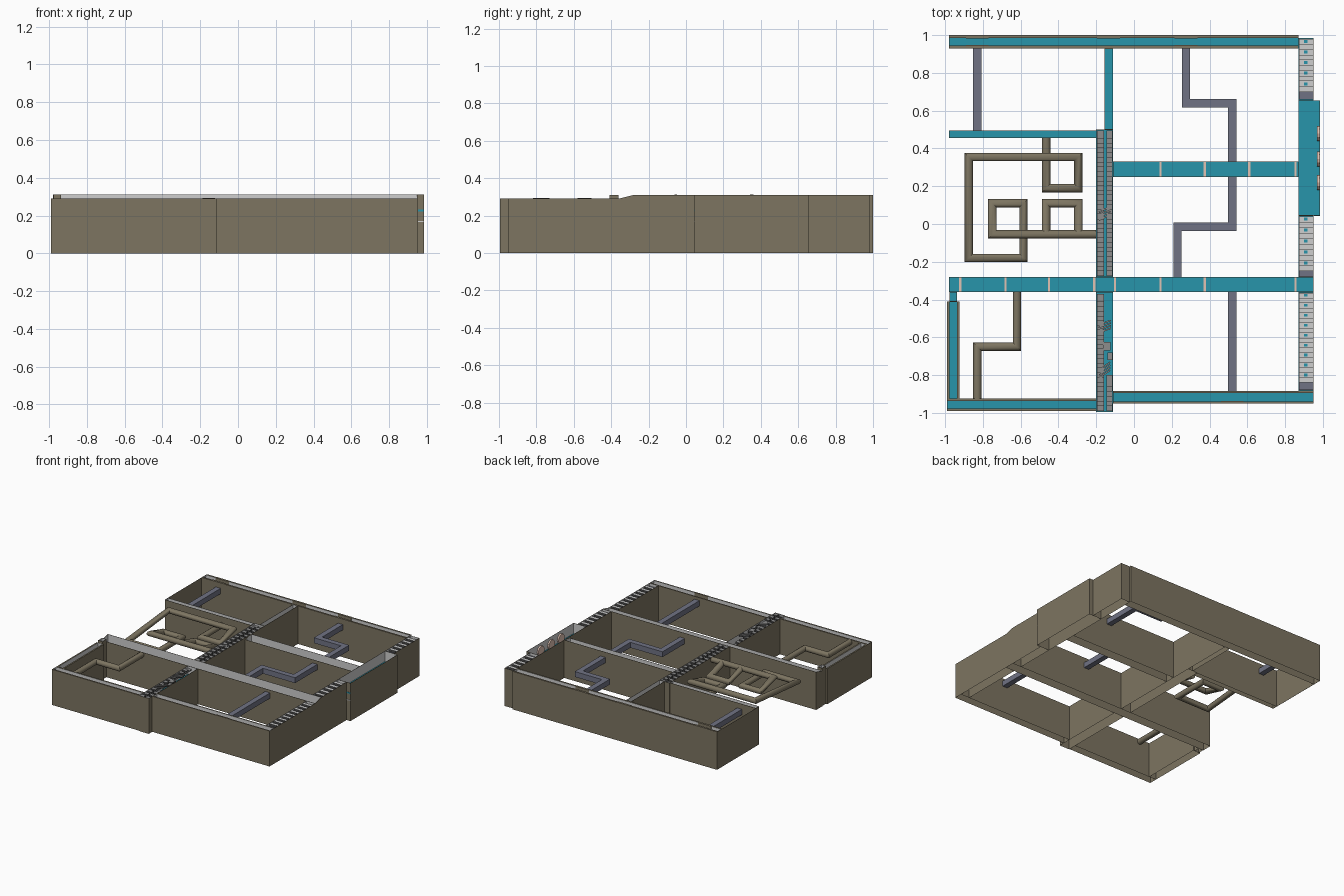
import bpy, bmesh, math
from mathutils import Vector, Matrix

if "Cube" in bpy.data.objects:
    bpy.data.objects.remove(bpy.data.objects["Cube"])


def mat(name, rgb):
    m = bpy.data.materials.new(name)
    m.diffuse_color = (*rgb, 1)
    m.use_nodes = True
    m.node_tree.nodes["Principled BSDF"].inputs["Base Color"].default_value = m.diffuse_color
    return m


OLIVE = mat("olive_stone", (.205, .177, .12))
TEAL = mat("teal_water", (.02, .30, .41))
LIGHT = mat("light_grey", (.62, .62, .62))
MID = mat("mid_grey", (.27, .27, .27))
DARK = mat("dark_grey", (.07, .07, .07))
SLATE = mat("slate_blue", (.16, .17, .23))
PINK = mat("pale_pink", (.75, .54, .45))
WATER = .225


def finish(name, bm, mats):
    me = bpy.data.meshes.new(name)
    bm.to_mesh(me)
    bm.free()
    for m in mats:
        me.materials.append(m)
    ob = bpy.data.objects.new(name, me)
    bpy.context.collection.objects.link(ob)
    return ob


def channel(name, x0, x1, y0, y1, h=.31, south=None, tx=.002, ty=.002):
    """Open trench: outer skirt, rim, grey lining and a water surface."""
    bm = bmesh.new()
    south = h if south is None else south

    def ring(ix, iy, z0, z1):
        pts = [(x0 + ix, y0 + iy, z0), (x1 - ix, y0 + iy, z0),
               (x1 - ix, y1 - iy, z1), (x0 + ix, y1 - iy, z1)]
        return [bm.verts.new(p) for p in pts]
    base, top = ring(0, 0, 0, 0), ring(0, 0, south, h)
    lip, low = ring(tx, ty, south, h), ring(tx, ty, WATER, WATER)
    under = ring(.0005, .0005, WATER - .01, WATER - .01)
    for a, b, mi in ((base, top, 0), (top, lip, 0), (lip, low, 1)):
        for i in range(4):
            j = (i + 1) % 4
            bm.faces.new((a[i], a[j], b[j], b[i])).material_index = mi
    bm.faces.new(low).material_index = 2
    bm.faces.new(under[::-1]).material_index = 0
    return finish(name, bm, [OLIVE, LIGHT, TEAL])


def boxes(name, items, top, side=None):
    """Many boxes (x0,x1,y0,y1,z0,z1,turn) in one object; top faces get their own colour."""
    bm = bmesh.new()
    for x0, x1, y0, y1, z0, z1, *turn in items:
        m = (Matrix.Translation(((x0 + x1) / 2, (y0 + y1) / 2, (z0 + z1) / 2))
             @ Matrix.Rotation(turn[0] if turn else 0, 4, 'Z')
             @ Matrix.Diagonal((x1 - x0, y1 - y0, z1 - z0, 1)))
        bmesh.ops.create_cube(bm, size=1, matrix=m)
    bm.normal_update()
    for f in bm.faces:
        f.material_index = 0 if side is None or f.normal.z > .5 else 1
    return finish(name, bm, [top] + ([side] if side else []))


def pipe(name, pts, r, sides, m):
    """Right-angled pipe with mitred corners; points are x, y, z."""
    P = [Vector(p) for p in pts]
    bm = bmesh.new()
    prev = None

    def flat(v):
        return Vector((v.x, v.y, 0)).normalized()
    for i, p in enumerate(P):
        a = flat(p - P[i - 1]) if i else flat(P[1] - p)
        b = flat(P[i + 1] - p) if i < len(P) - 1 else a
        na, nb = Vector((-a.y, a.x, 0)), Vector((-b.y, b.x, 0))
        side = na if i in (0, len(P) - 1) else na + nb
        cur = []
        for k in range(sides):
            ang = 2 * math.pi * (k + .5) / sides
            rr = r / math.cos(math.pi / sides)
            cur.append(bm.verts.new(p + side * rr * math.cos(ang) + Vector((0, 0, rr * math.sin(ang)))))
        if prev:
            for k in range(sides):
                bm.faces.new((prev[k], prev[(k + 1) % sides], cur[(k + 1) % sides], cur[k]))
        else:
            bm.faces.new(cur[::-1])
        prev = cur
    bm.faces.new(prev)
    bmesh.ops.recalc_face_normals(bm, faces=bm.faces)
    return finish(name, bm, [m])


# water channels between the rooms
channel("back_channel", -.98, .87, .93, 1.0, ty=.014)
channel("back_left_channel", -.98, -.2, .455, .495)
channel("upper_centre_channel", -.155, -.11, .5, .93)
channel("right_room_channel", -.11, .87, .25, .33, south=.295)
channel("cross_channel", -.98, .95, -.36, -.28, south=.29)
channel("centre_channel_back", -.2, -.11, -.28, .5)
channel("centre_channel_front", -.2, -.11, -.995, -.36, h=.29)
channel("left_channel", -.99, -.925, -.925, -.41, h=.29, tx=.012)
channel("left_channel_stub", -.977, -.937, -.41, -.36)
channel("front_left_channel", -.99, -.2, -.99, -.925, h=.29, ty=.012)
channel("front_right_channel", -.11, .95, -.95, -.885, h=.29, ty=.009)
channel("right_channel_front", .87, .95, -.885, -.36, h=.29)
channel("right_channel_middle", .87, .95, -.28, .045)
channel("right_channel_back", .87, .95, .655, .985)
channel("side_basin", .87, .985, .045, .655)

# thin wall closing the back left room
boxes("back_left_wall", [(-.9805, -.9795, .455, 1.0, 0, .31)], OLIVE)

# low ribs across the two wide channels
ribs = [(x - .006, x + .006, -.358, -.282, WATER, .232)
        for x in (-.92, -.68, -.45, -.21, -.1, .14, .375, .855)]
ribs += [(x - .006, x + .006, .252, .328, WATER, .232) for x in (.14, .375, .61, .855)]
boxes("channel_ribs", ribs, PINK)

# ribbed walkway covers over the right channel, with small drain dots
floor, bars, dots, ends = [], [], [], []
for y0, y1, top in ((-.84, -.365, .288), (-.25, .04, .308), (.70, .98, .308)):
    floor.append((.873, .947, y0, y1, top - .042, top - .034))
    n = round((y1 - y0) / .054)
    step = (y1 - y0) / n
    for i in range(n):
        y = y0 + step * i
        bars.append((.873, .947, y, y + step * .5, top - .034, top))
        dots.append((.900, .920, y + step * .62, y + step * .9, top - .034, top - .031))
for y0, y1, top in ((-.88, -.84, .27), (-.278, -.25, .29), (.66, .70, .29)):
    ends.append((.873, .947, y0, y1, top - .02, top))
boxes("walkway_floor", floor, LIGHT)
boxes("walkway_bars", bars, LIGHT, DARK)
boxes("drain_dots", dots, TEAL)
boxes("walkway_ends", ends, SLATE)

# grating strips along the central channel
strips, slats = [], []
for y0, y1, x0, x1, top in ((-.275, .495, -.196, -.159, .308), (-.275, .495, -.146, -.114, .308),
                            (-.99, -.37, -.196, -.159, .288), (-.99, -.8, -.146, -.114, .288)):
    strips.append((x0, x1, y0, y1, top - .02, top - .012))
    n = int((y1 - y0) / .05)
    slats += [(x0, x1, y0 + .05 * i, y0 + .05 * i + .03, top - .012, top) for i in range(n)]
boxes("grating_strips", strips, MID)
boxes("grating_slats", slats, MID, DARK)

# broken slats lying over the central channel
broken = []
for cy, z, turn in ((.05, .30, .5), (-.55, .285, .35), (-.78, .285, .6)):
    broken += [(-.19, -.12, cy + .014 * i - .004, cy + .014 * i + .004, z, z + .008, turn)
               for i in range(-1, 3)]
broken += [(-.165, -.125, -.67, -.625, .27, .29), (-.14, -.115, -.72, -.68, .27, .29)]
boxes("broken_slats", broken, MID, DARK)

# round inlets inside the basin, and its overflow slot
bm = bmesh.new()
for y in (.22, .345, .48):
    bmesh.ops.create_cone(bm, cap_ends=True, segments=12, radius1=.04, radius2=.04, depth=.012,
                          matrix=Matrix.Translation((.976, y, .25)) @ Matrix.Rotation(math.pi / 2, 4, 'Y'))
finish("basin_inlets", bm, [PINK])
boxes("basin_slot_water", [(.952, .985, .042, .046, .222, .232)], TEAL)
boxes("basin_slot_sill", [(.952, .985, .042, .046, .165, .172)], LIGHT)

# square slate ducts through the rooms
for i, pts in enumerate(([(-.83, .494), (-.83, .94)],
                         [(.275, .94), (.275, .64), (.52, .64), (.52, .33)],
                         [(.52, .25), (.52, -.015), (.23, -.015), (.23, -.28)],
                         [(.52, -.36), (.52, -.89)])):
    pipe(f"slate_duct_{i + 1}", [(x, y, .245) for x, y in pts], .022, 4, SLATE)

# round olive pipes in the left rooms; the large one dips and rises so it can cross itself
H, L = .29, .24
round_pipes = (
    [(-.62, -.36, .268), (-.62, -.65, .268), (-.83, -.65, .268), (-.83, -.93, .268)],
    [(-.465, .456, L), (-.465, .19, L), (-.295, .19, L), (-.295, .355, H), (-.875, .355, H),
     (-.875, -.18, L), (-.585, -.18, L), (-.585, .11, L), (-.75, .11, L), (-.75, -.055, H),
     (-.2, -.055, H)],
    [(-.295, -.055, H), (-.295, .11, L), (-.465, .11, L), (-.465, -.055, H)])
for i, pts in enumerate(round_pipes):
    ob = pipe(f"round_pipe_{i + 1}", pts, .022, 12, OLIVE)
    bpy.context.view_layer.objects.active = ob
    ob.select_set(True)
    bpy.ops.object.shade_smooth_by_angle(angle=math.radians(40))
    ob.select_set(False)

# stone collars where pipes enter the outer walls
boxes("pipe_collars", [(x - .06, x + .06, y0, y1, .27, .311) for x, y0, y1 in
                       ((-.83, .93, .947), (-.83, .983, 1.0), (.275, .93, .947), (.275, .983, 1.0),
                        (-.135, .983, 1.0))] + [(.46, .58, -.95, -.938, .25, .291)], OLIVE)
